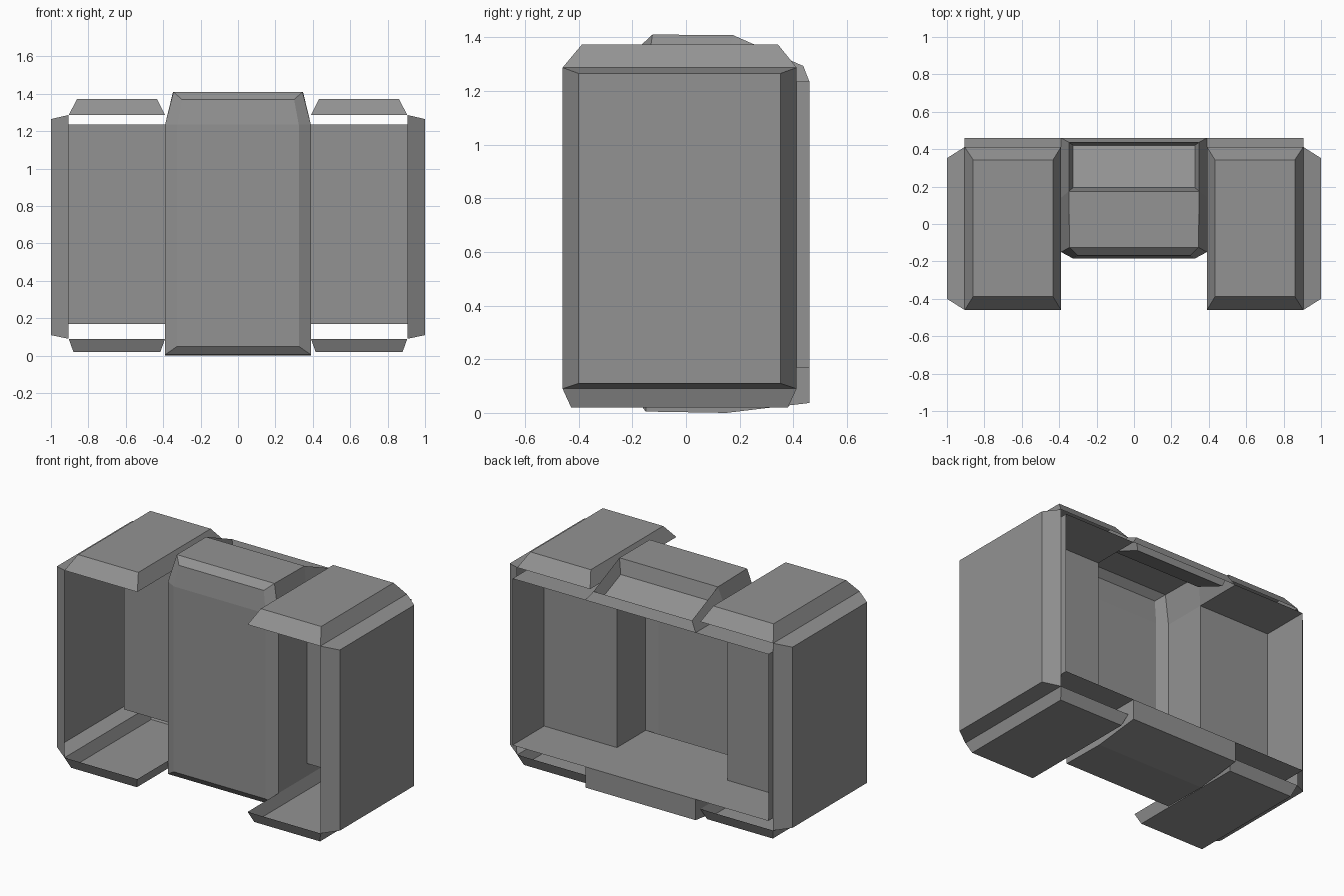
import bpy, bmesh

if "Cube" in bpy.data.objects:
    bpy.data.objects.remove(bpy.data.objects["Cube"])

grey = bpy.data.materials.new("plain_grey")
grey.diffuse_color = (0.29, 0.29, 0.29, 1)
grey.use_nodes = True
grey.node_tree.nodes["Principled BSDF"].inputs["Base Color"].default_value = grey.diffuse_color


def build(name, polys, mirror=False):
    """Make one flat-shaded object from a few polygons."""
    bm = bmesh.new()
    for p in polys:
        bm.faces.new([bm.verts.new(c) for c in p])
    bmesh.ops.remove_doubles(bm, verts=bm.verts, dist=0.0005)
    bmesh.ops.recalc_face_normals(bm, faces=bm.faces)
    me = bpy.data.meshes.new(name)
    bm.to_mesh(me)
    bm.free()
    me.materials.append(grey)
    ob = bpy.data.objects.new(name, me)
    bpy.context.collection.objects.link(ob)
    if mirror:
        ob.modifiers.new("mirror", "MIRROR").use_mirror_merge = False
    return ob


def loft(a, b, closed=True):
    """Quads joining two loops, plus an end face on the second."""
    n = len(a)
    quads = [(a[i], a[(i + 1) % n], b[(i + 1) % n], b[i])
             for i in range(n if closed else n - 1)]
    return quads + [b]


def rect_x(x, y0, y1, z0, z1):
    return [(x, y0, z0), (x, y1, z0), (x, y1, z1), (x, y0, z1)]


def rect_y(y, x0, x1, z0, z1):
    return [(x0, y, z0), (x1, y, z0), (x1, y, z1), (x0, y, z1)]


def rect_z(z, x0, x1, y0, y1):
    return [(x0, y0, z), (x1, y0, z), (x1, y1, z), (x0, y1, z)]


def strip(profile):
    """Quads spanning -x to +x along a profile of (half width, y, z)."""
    return [((-a[0], a[1], a[2]), a, b, (-b[0], b[1], b[2]))
            for a, b in zip(profile, profile[1:])]


# Outer side panels with sloped borders
build("side_panel", loft(rect_x(0.905, -0.46, 0.412, 0.09, 1.287),
                         rect_x(1.0, -0.40, 0.352, 0.11, 1.265)), True)

# Shallow caps above and below each side bay
build("side_top_cap", loft(rect_z(1.287, 0.39, 0.905, -0.46, 0.412),
                           rect_z(1.373, 0.433, 0.86, -0.388, 0.343)), True)
build("side_bottom_cap", loft(rect_z(0.09, 0.39, 0.905, -0.46, 0.412),
                              rect_z(0.02, 0.415, 0.88, -0.428, 0.38)), True)

# Rear recess of each side bay: floor, outer wall, ceiling and back panel
back = rect_y(0.46, 0.39, 0.905, 0.17, 1.235)
build("rear_recess", loft(back, [(x, 0.14, z) for x, y, z in back], False), True)

# Central column walls and sloped upper sides
build("column_side", [
    rect_x(0.39, -0.15, 0.14, 0.17, 1.235),
    [(0.39, -0.15, 0.005), (0.39, 0.15, 0.0), (0.39, 0.46, 0.037),
     (0.39, 0.46, 0.17), (0.39, 0.14, 0.17), (0.39, -0.15, 0.17)],
    [(0.39, -0.15, 1.235), (0.39, 0.14, 1.235), (0.348, 0.175, 1.408),
     (0.345, -0.125, 1.41)],
    [(0.39, 0.14, 1.235), (0.39, 0.46, 1.235), (0.348, 0.437, 1.293),
     (0.348, 0.175, 1.408)]], True)

# Central front: flat face with a bevelled border on all sides
inner = [(0.325, -0.185, 0.05), (0.325, -0.185, 1.235), (0.30, -0.168, 1.37)]
outer = [(0.39, -0.15, 0.005), (0.39, -0.15, 1.235), (0.345, -0.125, 1.41)]
build("column_front", strip([outer[0]] + inner + [outer[2]]))
build("column_front_bevel",
      [(inner[i], outer[i], outer[i + 1], inner[i + 1]) for i in (0, 1)], True)

# Central base: underside, rear face and inner floor
build("column_base", strip([(0.39, -0.15, 0.005), (0.39, 0.15, 0.0),
                            (0.39, 0.46, 0.037), (0.39, 0.46, 0.17),
                            (0.39, -0.15, 0.17)]))

# Central top, rear lip and sloping tray
build("column_top", strip([(0.345, -0.125, 1.41), (0.348, 0.175, 1.408)]))
build("column_rear_lip", strip([(0.39, 0.46, 1.235), (0.348, 0.437, 1.293)]))


def tray_loop(w, y0, z0, y1, z1):
    return [(-w, y0, z0), (w, y0, z0), (w, y1, z1), (-w, y1, z1)]


build("sloping_tray", loft(tray_loop(0.348, 0.175, 1.408, 0.437, 1.293),
                           tray_loop(0.325, 0.195, 1.315, 0.42, 1.22)))
